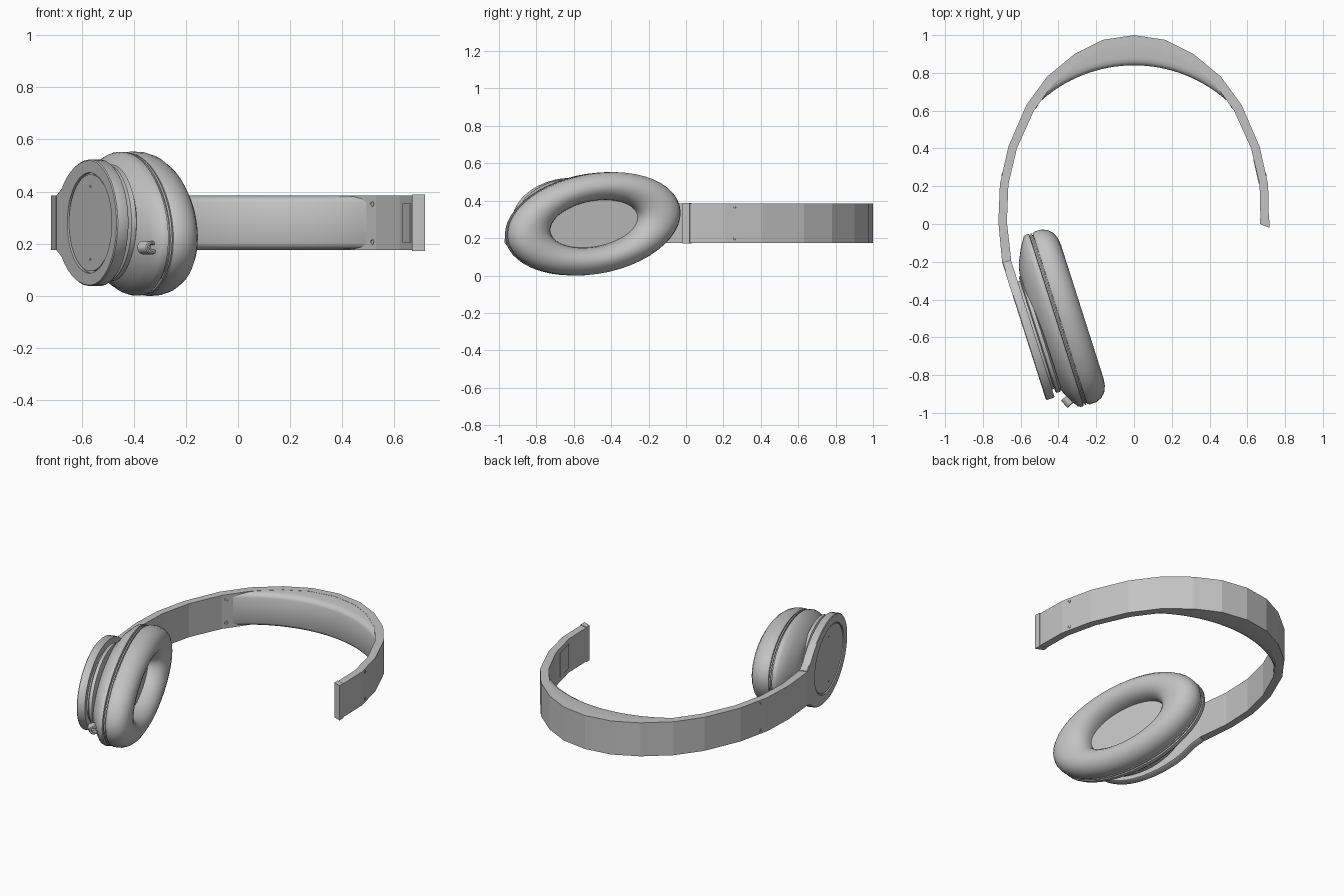
import bpy, bmesh, math
from mathutils import Matrix, Vector

if "Cube" in bpy.data.objects:
    bpy.data.objects.remove(bpy.data.objects["Cube"])

grey = bpy.data.materials.new("plain_grey")
grey.use_nodes = True
COLOUR = (0.55, 0.55, 0.55, 1)
grey.diffuse_color = COLOUR
grey.node_tree.nodes["Principled BSDF"].inputs["Base Color"].default_value = COLOUR

MID_Z = 0.28
# Ear cup frame: x runs along the arm, y points inward to the head
ARM = Matrix.Translation((-0.57, -0.605, MID_Z)) @ Matrix.Rotation(math.atan2(-0.953, 0.304), 4, "Z")
N = 48


def loft(name, loops, matrix=Matrix(), smooth_angle=35):
    """Skin a row of equal-length loops and cap both ends."""
    bm = bmesh.new()
    rows = [[bm.verts.new(matrix @ Vector(p)) for p in loop] for loop in loops]
    n = len(rows[0])
    for a, b in zip(rows, rows[1:]):
        for i in range(n):
            bm.faces.new((a[i], a[(i + 1) % n], b[(i + 1) % n], b[i]))
    bm.faces.new(rows[0])
    bm.faces.new(rows[-1][::-1])
    bmesh.ops.recalc_face_normals(bm, faces=bm.faces)
    for f in bm.faces:
        f.smooth = smooth_angle > 0
    for e in bm.edges:
        e.smooth = e.calc_face_angle(0) < math.radians(smooth_angle)
    mesh = bpy.data.meshes.new(name)
    bm.to_mesh(mesh)
    bm.free()
    mesh.materials.append(grey)
    obj = bpy.data.objects.new(name, mesh)
    bpy.context.collection.objects.link(obj)
    return obj


def ellipse(depth, a, b, centre=(0, 0), tilt=0.0, n=N):
    """Ellipse in the ear cup frame; the half step leaves a flat end."""
    c, s = math.cos(tilt), math.sin(tilt)
    pts = []
    for i in range(n):
        t = 2 * math.pi * (i + 0.5) / n
        u, z = a * math.cos(t), b * math.sin(t)
        pts.append((centre[0] + u * c + z * s, depth, centre[1] - u * s + z * c))
    return pts


def arm_outline(depth, grow=0.0):
    """Oval plate whose rear tapers into the narrow headband."""
    pts = []
    for x, _, z in ellipse(0, 1, 1):
        u = x * ((0.345 + grow) if x > 0 else 0.42)
        h = (0.243 + grow) * abs(z)
        if u < -0.1:
            h = max(h, 0.108 + (u + 0.42) * 0.3875 + grow)
        pts.append((u, depth, math.copysign(h, z)))
    return pts


def stud(name, location, normal, radius, thick=0.006):
    """Small round screw head."""
    m = Matrix.Translation(location) @ Vector(normal).to_track_quat("Y", "Z").to_matrix().to_4x4()
    loft(name, [ellipse(-thick, radius, radius, n=12), ellipse(thick / 2, radius, radius, n=12),
                ellipse(thick / 2, radius * 0.6, radius * 0.6, n=12),
                ellipse(0, radius * 0.5, radius * 0.5, n=12)], m)


def slab(name, corners, half):
    """Upright prism around the middle height."""
    loft(name, [[(x, y, MID_Z + s * half) for x, y in corners] for s in (-1, 1)], smooth_angle=0)


# Headband: outer and inner points from the open end to the crown
side = [((0.715, -0.02), (0.67, 0)), ((0.71, 0.21), (0.665, 0.21)), ((0.665, 0.41), (0.62, 0.40)),
        ((0.57, 0.63), (0.53, 0.60)), ((0.46, 0.78), (0.425, 0.745)), ((0.315, 0.90), (0.29, 0.86)),
        ((0.165, 0.975), (0.155, 0.93))]
crown = [((0, 1.0), (0, 0.955))]
other = [((-o[0], o[1]), (-i[0], i[1])) for o, i in side[:0:-1]]
joint = [((-0.718, 0.01), (-0.673, 0.01)), ((-0.698, -0.205), (-0.65, -0.19))]
H = 0.105
loft("headband", [[(*o, MID_Z - H), (*o, MID_Z + H), (*i, MID_Z + H), (*i, MID_Z - H)]
                  for o, i in side + crown + other + joint], smooth_angle=0)

# Crescent crown cushion with a rounded inner edge
R, CY, SPAN = 0.739, 0.101, math.radians(42.6)
rows = []
for k in range(33):
    f = k / 16 - 1
    ang = f * SPAN
    t = 0.02 + 0.105 * (1 - f * f)
    half = [(t, 0.104), (min(0.04, t * 0.8), 0.104), (min(0.02, t * 0.5), 0.1),
            (min(0.007, t * 0.2), 0.092), (0, 0.078)]
    section = half + [(r, -z) for r, z in reversed(half)]
    rows.append([((R + r) * math.sin(ang), CY + (R + r) * math.cos(ang), MID_Z + z) for r, z in section])
loft("crown_cushion", rows, smooth_angle=50)

# Open end cap and shallow inner plate
slab("band_end_cap", [(0.668, 0), (0.717, -0.02), (0.717, 0.02), (0.668, 0.03)], 0.109)
slab("inner_slot_plate", [(0.66, 0.215), (0.632, 0.34), (0.636, 0.342), (0.668, 0.215)], 0.075)

# Screws on both sides of the band
for s in (-1, 1):
    for dz in (-0.073, 0.073):
        stud("inner_screw", (s * 0.515, 0.622, MID_Z + dz), (-s * 0.81, -0.59, 0), 0.012)
        stud("outer_screw", (s * 0.699, 0.26, MID_Z + dz * 1.15), (s * 0.976, 0.22, 0), 0.01, 0.004)

# Arm plate with a recessed oval and its inlay
loft("arm_plate", [arm_outline(0.048, -0.004), arm_outline(0.042), arm_outline(0.004),
                   arm_outline(0, -0.004), ellipse(0, 0.28, 0.193), ellipse(0.012, 0.28, 0.193)], ARM)
loft("arm_inlay", [ellipse(0.02, 0.272, 0.186), ellipse(0.004, 0.272, 0.186)], ARM)
for dz in (-0.14, 0.14):
    loft("inlay_pin", [ellipse(0.01, 0.005, 0.005, (0, dz), n=8),
                       ellipse(0.002, 0.005, 0.005, (0, dz), n=8)], ARM)

# Hub and swivel ring between plate and cup
loft("swivel_hub", [ellipse(0.04, 0.3, 0.2), ellipse(0.075, 0.3, 0.2)], ARM)
loft("swivel_ring", [ellipse(0.06, 0.315, 0.215), ellipse(0.066, 0.325, 0.225),
                     ellipse(0.085, 0.325, 0.225), ellipse(0.095, 0.30, 0.20)], ARM)


# Ear cup parts share one tilted oval: rows are depth, length, height
def cup(name, profile):
    loft(name, [ellipse(m, a, b, (-0.045, -0.0035), math.radians(10)) for m, a, b in profile], ARM)


cup("cup_shell", [(0.07, 0.3, 0.17), (0.085, 0.355, 0.2), (0.118, 0.425, 0.24), (0.15, 0.477, 0.262),
                  (0.165, 0.484, 0.267), (0.18, 0.484, 0.267), (0.183, 0.472, 0.256), (0.2, 0.472, 0.256)])
cup("cup_seam_ring", [(0.188, 0.4, 0.2), (0.188, 0.482, 0.265), (0.196, 0.482, 0.265), (0.196, 0.4, 0.2)])
cup("ear_cushion", [(0.198, 0.46, 0.245), (0.201, 0.48, 0.263), (0.215, 0.486, 0.268), (0.25, 0.485, 0.267),
                    (0.28, 0.473, 0.257), (0.305, 0.45, 0.238), (0.32, 0.415, 0.215), (0.325, 0.375, 0.193),
                    (0.32, 0.335, 0.172), (0.305, 0.295, 0.15), (0.28, 0.267, 0.133),
                    (0.25, 0.254, 0.124), (0.225, 0.25, 0.122)])

# Cable socket on the lower front of the shell
socket = ARM @ Matrix.Translation((0.385, 0.115, -0.095)) @ Matrix.Rotation(math.radians(-65), 4, "Z")
loft("cable_socket", [ellipse(m, r * 1.2, r, n=20) for m, r in
                      ((-0.03, 0.026), (0.018, 0.026), (0.022, 0.022), (0.022, 0.014), (0, 0.013))], socket)
